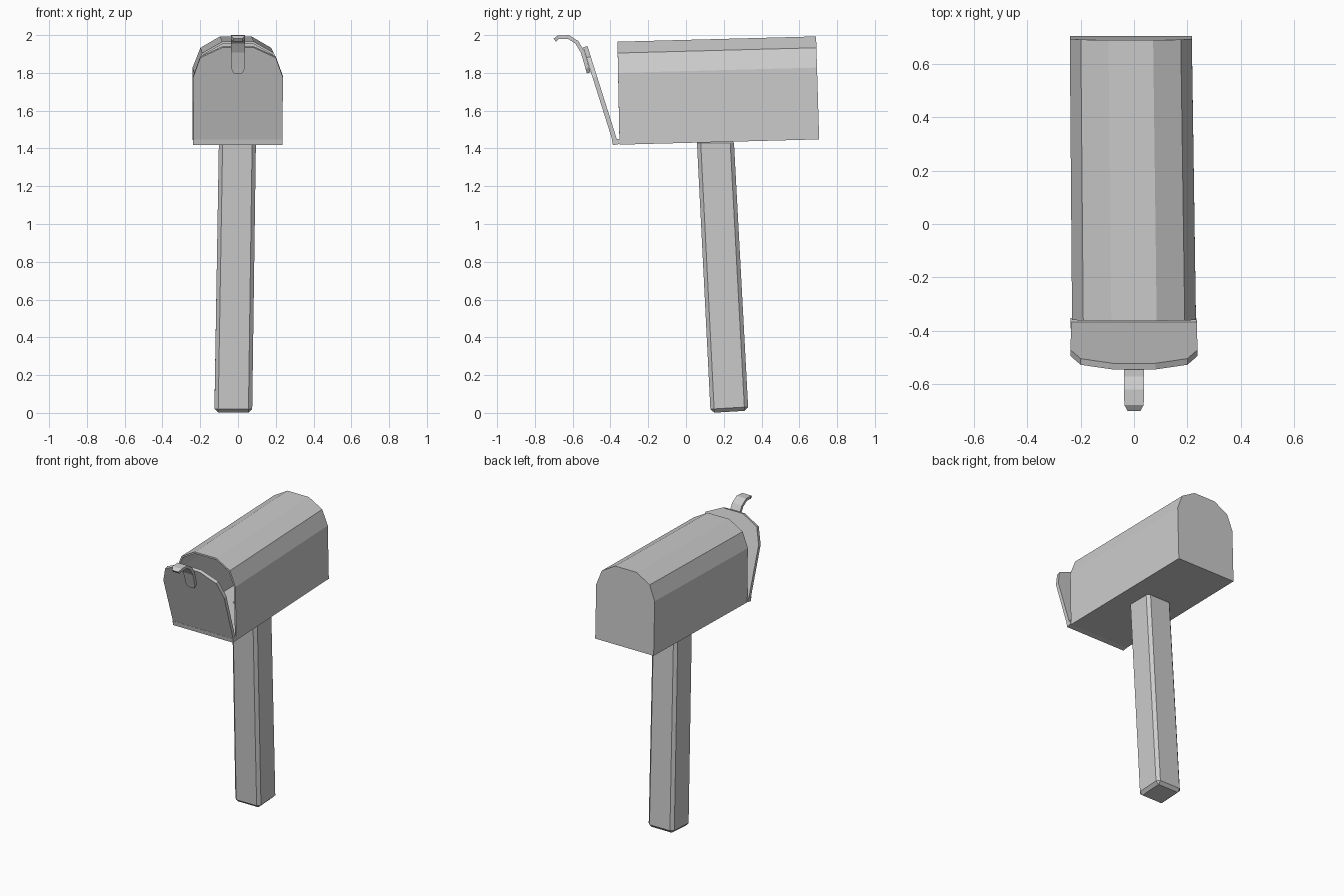
import bpy, bmesh
from mathutils import Vector

if "Cube" in bpy.data.objects:
    bpy.data.objects.remove(bpy.data.objects["Cube"])


def make(name, bm):
    bmesh.ops.recalc_face_normals(bm, faces=bm.faces[:])
    me = bpy.data.meshes.new(name)
    bm.to_mesh(me)
    bm.free()
    ob = bpy.data.objects.new(name, me)
    bpy.context.collection.objects.link(ob)
    return ob


def loft(rings, cap_start=True, cap_end=True):
    """Skin closed rings of points into a tube with optional end caps."""
    bm = bmesh.new()
    rows = [[bm.verts.new(p) for p in r] for r in rings]
    n = len(rows[0])
    for a, b in zip(rows, rows[1:]):
        for i in range(n):
            j = (i + 1) % n
            bm.faces.new((a[i], a[j], b[j], b[i]))
    if cap_start:
        bm.faces.new(rows[0][::-1])
    if cap_end:
        bm.faces.new(rows[-1])
    return bm


def arch(half):
    """Mirror the right half of a profile."""
    return half + [(-x, z) for x, z in reversed(half)]


def rect(cx, cy, z, h):
    return [(cx + sx * h, cy + sy * h, z)
            for sx, sy in ((-1, -1), (1, -1), (1, 1), (-1, 1))]


# Hollow box: low-poly arch, open at the front, tilted slightly up to the back
prof = arch([(0.232, 1.42), (0.232, 1.80), (0.19, 1.905), (0.085, 1.965)])
front = [(x, -0.352 - (z - 1.42) * 0.02, z) for x, z in prof]
back = [(x * 0.985 - 0.012, 0.705 - (z - 1.42) * 0.03, z + 0.028) for x, z in prof]
body = make("mailbox_body", loft([front, back], cap_start=False))
sol = body.modifiers.new("thickness", 'SOLIDIFY')
sol.thickness = 0.012
sol.offset = -1

# Open door leaning forward from its bottom hinge
dprof = arch([(0.235, 1.425), (0.238, 1.775), (0.20, 1.88), (0.08, 1.935)])
outer = [Vector((x, -0.384 - (z - 1.425) * 0.315, z)) for x, z in dprof]
inner = [p + Vector((0, 0.023, 0.007)) for p in outer]
make("door", loft([outer, inner]))

# Hinge lip joining door and box
lip = [(-0.387, 1.417), (-0.352, 1.424), (-0.352, 1.45), (-0.392, 1.447)]
make("hinge_lip", loft([[(x, y, z) for y, z in lip] for x in (-0.237, 0.235)]))

# Curved pull tab: strip following a bent path, narrower at both ends
path = [(-0.515, 1.80, 0.022), (-0.522, 1.825, 0.036), (-0.548, 1.912, 0.038),
        (-0.578, 1.962, 0.038), (-0.622, 1.990, 0.038), (-0.676, 1.988, 0.036),
        (-0.695, 1.973, 0.024)]
pts = [Vector((0, y, z)) for y, z, _ in path]
rings = []
for i, (p, q) in enumerate(zip(pts, path)):
    t = (pts[min(i + 1, len(pts) - 1)] - pts[max(i - 1, 0)]).normalized()
    nrm = Vector((0, t.z, -t.y)) * 0.010
    w = Vector((q[2], 0, 0))
    rings.append([p - w - nrm, p + w - nrm, p + w + nrm, p - w + nrm])
make("door_handle", loft(rings))

# Leaning post with chamfered edges
post = make("post", loft([rect(-0.025, 0.23, 0.006, 0.1), rect(-0.003, 0.155, 1.45, 0.098)]))
for v in post.data.vertices:
    v.co.z += (v.co.y - 0.23) * 0.06 if v.co.z < 1 else 0
bev = post.modifiers.new("chamfer", 'BEVEL')
bev.width = 0.02
bev.segments = 1
